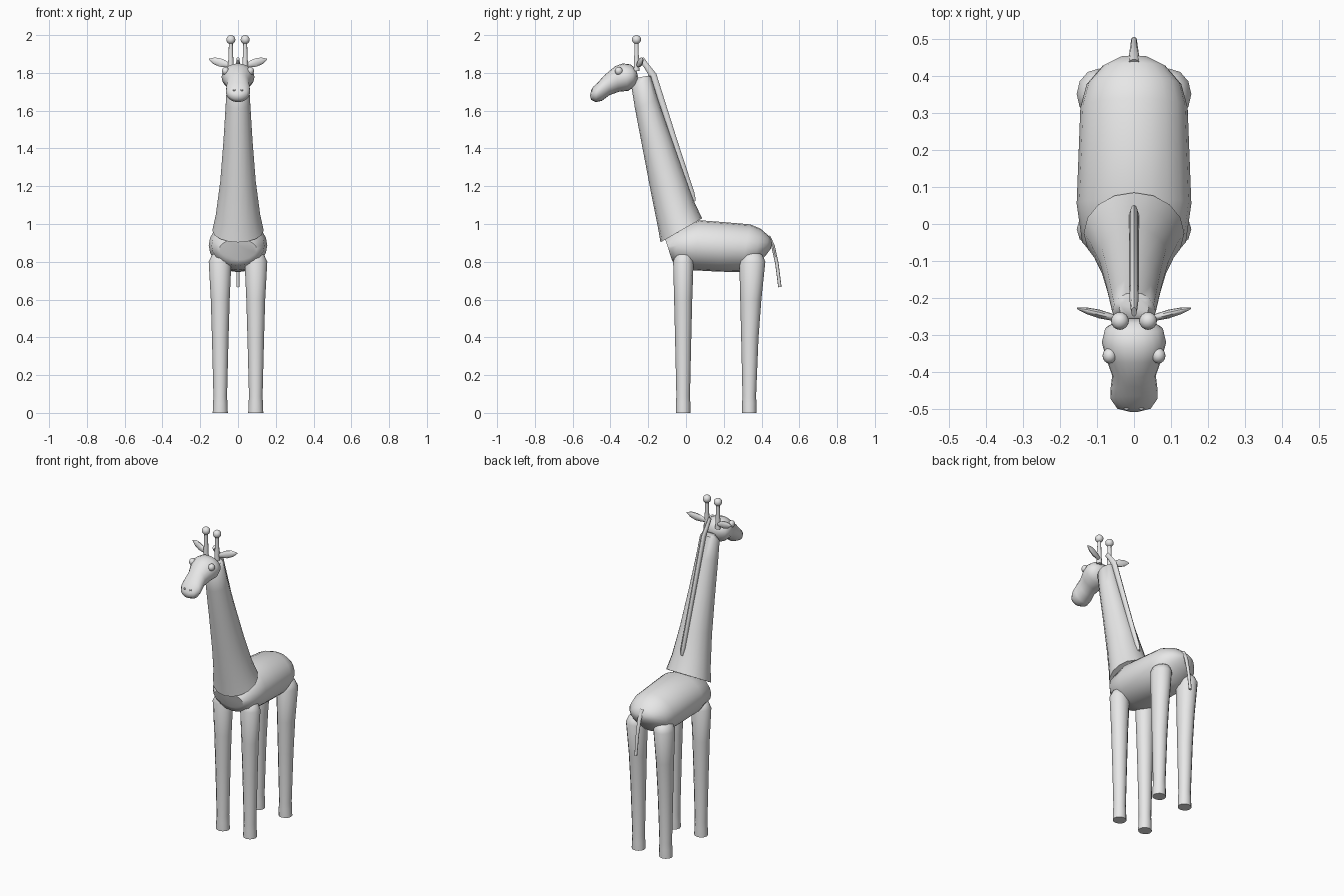
import bpy, bmesh, math
from mathutils import Vector

grey = bpy.data.materials.new("plain_grey")
grey.diffuse_color = (0.8, 0.8, 0.8, 1)


def finish(name, bm, angle=50):
    bmesh.ops.recalc_face_normals(bm, faces=bm.faces)
    mesh = bpy.data.meshes.new(name)
    for f in bm.faces:
        f.smooth = True
    bm.to_mesh(mesh)
    bm.free()
    mesh.set_sharp_from_angle(angle=math.radians(angle))
    mesh.materials.append(grey)
    obj = bpy.data.objects.new(name, mesh)
    bpy.context.collection.objects.link(obj)
    return obj


def loft(name, rings, sides=16, angle=50):
    """Skin elliptical rings given as (centre, half axis u, half axis v)."""
    bm = bmesh.new()
    loops = []
    for c, u, v in rings:
        loops.append([bm.verts.new(c + u * math.cos(a) + v * math.sin(a))
                      for a in (2 * math.pi * i / sides for i in range(sides))])
    for a, b in zip(loops, loops[1:]):
        for i in range(sides):
            j = (i + 1) % sides
            bm.faces.new((a[i], a[j], b[j], b[i]))
    bm.faces.new(loops[0])
    bm.faces.new(loops[-1])
    return finish(name, bm, angle)


def span(y1, z1, y2, z2, half_width, x=0):
    """Ring spanning two side-profile points."""
    p, q = Vector((x, y1, z1)), Vector((x, y2, z2))
    return (p + q) / 2, Vector((half_width, 0, 0)), (q - p) / 2


def ball(name, centre, size, segments=16):
    bm = bmesh.new()
    bmesh.ops.create_uvsphere(bm, u_segments=segments, v_segments=10, radius=1)
    bmesh.ops.scale(bm, vec=size, verts=bm.verts)
    bmesh.ops.translate(bm, vec=centre, verts=bm.verts)
    return finish(name, bm)


# Barrel-shaped body
loft("body", [span(*r) for r in (
    (-0.11, 0.92, -0.075, 0.81, 0.10),
    (-0.04, 0.99, -0.06, 0.78, 0.14),
    (0.07, 1.02, 0.04, 0.755, 0.155),
    (0.20, 1.01, 0.17, 0.748, 0.15),
    (0.34, 0.998, 0.29, 0.745, 0.145),
    (0.395, 0.975, 0.36, 0.77, 0.128),
    (0.435, 0.94, 0.42, 0.83, 0.085),
    (0.455, 0.91, 0.45, 0.87, 0.035))], 20)

# Tapering neck with a slanted collar at the base
loft("neck", [span(*r) for r in (
    (-0.135, 0.903, 0.085, 1.03, 0.136),
    (-0.150, 0.99, 0.045, 1.115, 0.117),
    (-0.188, 1.18, -0.01, 1.27, 0.094),
    (-0.230, 1.40, -0.085, 1.48, 0.077),
    (-0.270, 1.61, -0.148, 1.66, 0.065),
    (-0.288, 1.72, -0.185, 1.785, 0.058),
    (-0.255, 1.775, -0.20, 1.785, 0.04))], 16)

# Head with rounded muzzle
loft("head", [span(*r) for r in (
    (-0.508, 1.68, -0.505, 1.695, 0.015),
    (-0.503, 1.658, -0.493, 1.725, 0.046),
    (-0.478, 1.645, -0.465, 1.75, 0.064),
    (-0.445, 1.652, -0.44, 1.78, 0.063),
    (-0.405, 1.682, -0.415, 1.802, 0.059),
    (-0.355, 1.70, -0.375, 1.835, 0.075),
    (-0.305, 1.705, -0.335, 1.85, 0.087),
    (-0.270, 1.73, -0.295, 1.845, 0.078),
    (-0.257, 1.765, -0.268, 1.825, 0.048),
    (-0.255, 1.785, -0.26, 1.805, 0.015))], 20)

# Thin mane down the back of the neck
loft("mane", [span(*r) for r in (
    (0.025, 1.11, 0.052, 1.125, 0.008),
    (0.005, 1.16, 0.045, 1.165, 0.013),
    (-0.075, 1.43, -0.045, 1.44, 0.013),
    (-0.19, 1.775, -0.157, 1.795, 0.013),
    (-0.22, 1.825, -0.193, 1.84, 0.012),
    (-0.25, 1.865, -0.225, 1.883, 0.008))], 8)

# Hanging tail
loft("tail", [span(*r) for r in (
    (0.43, 0.925, 0.445, 0.94, 0.014),
    (0.452, 0.88, 0.47, 0.885, 0.013),
    (0.472, 0.79, 0.49, 0.793, 0.010),
    (0.488, 0.665, 0.506, 0.667, 0.008))], 8)

for side, s in (("left", 1), ("right", -1)):
    # Legs: height, front edge, back edge, half width, centre x
    for part, y0, back in (("front", -0.015, 0), ("back", 0.335, 1)):
        rows = ((0.0, -0.038, 0.038, 0.040, 0.094),
                (0.05, -0.038, 0.038, 0.038, 0.094),
                (0.09, -0.036, 0.036, 0.036, 0.094),
                (0.40, -0.043, 0.043 + 0.006 * back, 0.044, 0.094),
                (0.60, -0.048, 0.048 + 0.016 * back, 0.050, 0.094),
                (0.80, -0.053, 0.055 + 0.030 * back, 0.060, 0.095),
                (0.835, -0.042, 0.046 + 0.024 * back, 0.047, 0.092),
                (0.858, -0.018, 0.020 + 0.015 * back, 0.020, 0.088))
        loft(f"{side}_{part}_leg",
             [span(y0 + a, z, y0 + b, z, w, s * x) for z, a, b, w, x in rows], 12)

    # Horn stalk and knob
    loft(f"{side}_horn", [span(-0.262 - r, z, -0.262 + r, z, r, s * 0.038)
                          for z, r in ((1.81, 0.016), (1.88, 0.013), (1.965, 0.010))], 10)
    ball(f"{side}_horn_knob", (s * 0.038, -0.262, 1.976), (0.024, 0.024, 0.024))

    # Leaf-shaped ear
    root, tip = Vector((s * 0.035, -0.258, 1.838)), Vector((s * 0.154, -0.228, 1.872))
    loft(f"{side}_ear", [(root.lerp(tip, t), Vector((0, d, 0)),
                          Vector((-s * 0.2 * h, 0, h)))
                         for t, h, d in ((0, 0.007, 0.006), (0.25, 0.017, 0.010),
                                         (0.5, 0.023, 0.012), (0.78, 0.018, 0.009),
                                         (1, 0.003, 0.002))], 10)

    # Eye and nostril
    ball(f"{side}_eye", (s * 0.066, -0.356, 1.81), (0.019, 0.021, 0.021))
    ball(f"{side}_nostril", (s * 0.02, -0.498, 1.708), (0.007, 0.006, 0.005), 10)
